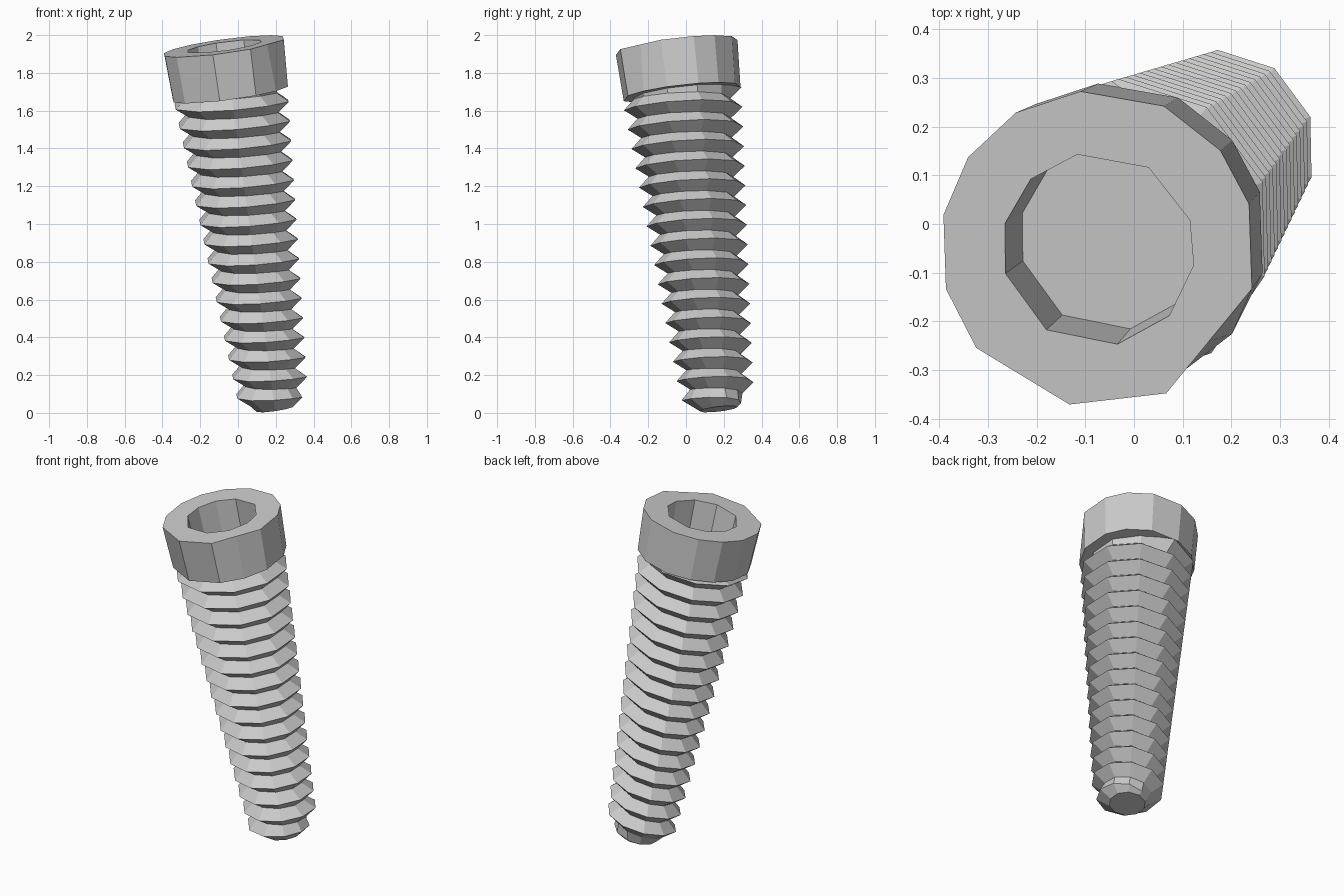
import bpy, bmesh
from math import cos, sin, radians
from mathutils import Vector, Matrix

cube = bpy.data.objects.get("Cube")
if cube:
    bpy.data.objects.remove(cube, do_unlink=True)

# One plain grey for the whole screw
grey = bpy.data.materials.new("plain_grey")
grey.use_nodes = True
colour = (0.6, 0.6, 0.6, 1)
grey.diffuse_color = colour
grey.node_tree.nodes["Principled BSDF"].inputs["Base Color"].default_value = colour

# Leaning frame of the screw: local z runs along its axis
axis = Vector((-0.139, -0.117, 1)).normalized()
lean = (Matrix.Translation((0.19, 0.17, 0.046))
        @ Vector((0, 0, 1)).rotation_difference(axis).to_matrix().to_4x4())

PITCH, SIDES = 0.105, 10
TIP, COLLAR, TOP, FLOOR = -0.026, 1.675, 1.926, 1.72


def polar(radius, degrees, z):
    a = radians(degrees)
    return (radius * cos(a), radius * sin(a), z)


def finish(bm, name):
    bmesh.ops.recalc_face_normals(bm, faces=bm.faces)
    mesh = bpy.data.meshes.new(name)
    bm.to_mesh(mesh)
    bm.free()
    mesh.materials.append(grey)
    obj = bpy.data.objects.new(name, mesh)
    obj.matrix_world = lean
    bpy.context.collection.objects.link(obj)
    return obj


# Threaded shank: helical rows alternate between crest and root
def thread_point(row, step):
    z = 0.074 + PITCH * (row / 2 + step / SIDES)
    z = min(max(z, TIP), COLLAR + 0.01)
    radius = 0.193 + 0.075 * z - (0.062 if row % 2 else 0)
    radius = min(radius, 0.1 + 1.3 * (z - TIP))      # pointed end
    if z > COLLAR:
        radius = 0.26
    return polar(radius, 163 - 360 * step / SIDES, z)


bm = bmesh.new()
rows = [[bm.verts.new(thread_point(r, s)) for s in range(SIDES + 1)]
        for r in range(-5, 36)]
for low, high in zip(rows, rows[1:]):
    for s in range(SIDES):
        bm.faces.new((low[s], low[s + 1], high[s + 1], high[s]))
bmesh.ops.remove_doubles(bm, verts=bm.verts, dist=0.0005)
loose = [e for e in bm.edges if not e.link_faces]
bmesh.ops.delete(bm, geom=loose, context='EDGES')
bmesh.ops.holes_fill(bm, edges=bm.edges, sides=0)
finish(bm, "threaded_shank")

# Head: uneven faceted drum with a faceted socket
rim_angles = [-101, -65, -40, -14, 17, 39, 65, 96, 121, 145, 168, 195, 219]
socket_angles = [-43, -9, 18, 58, 102, 134, 165, 195, 237, 281]
bm = bmesh.new()


def ring(angles, radius, z):
    return [bm.verts.new(polar(radius, a, z)) for a in angles]


def wall(lower, upper):
    for i in range(len(lower)):
        bm.faces.new((lower[i - 1], lower[i], upper[i], upper[i - 1]))


def loop_edges(loop):
    return [bm.edges.get((loop[i - 1], loop[i])) for i in range(len(loop))]


base = ring(rim_angles, 0.315, COLLAR)
rim = ring(rim_angles, 0.328, TOP)
rim[2].co = (rim[1].co + rim[3].co) / 2              # long straight rim edge
lip = ring(socket_angles, 0.2, TOP)
floor = ring(socket_angles, 0.192, FLOOR)
wall(base, rim)
wall(floor, lip)
bm.faces.new(base)
bm.faces.new(floor)
bmesh.ops.triangle_fill(bm, edges=loop_edges(rim) + loop_edges(lip),
                        use_beauty=True, normal=(0, 0, 1))
finish(bm, "socket_head")
